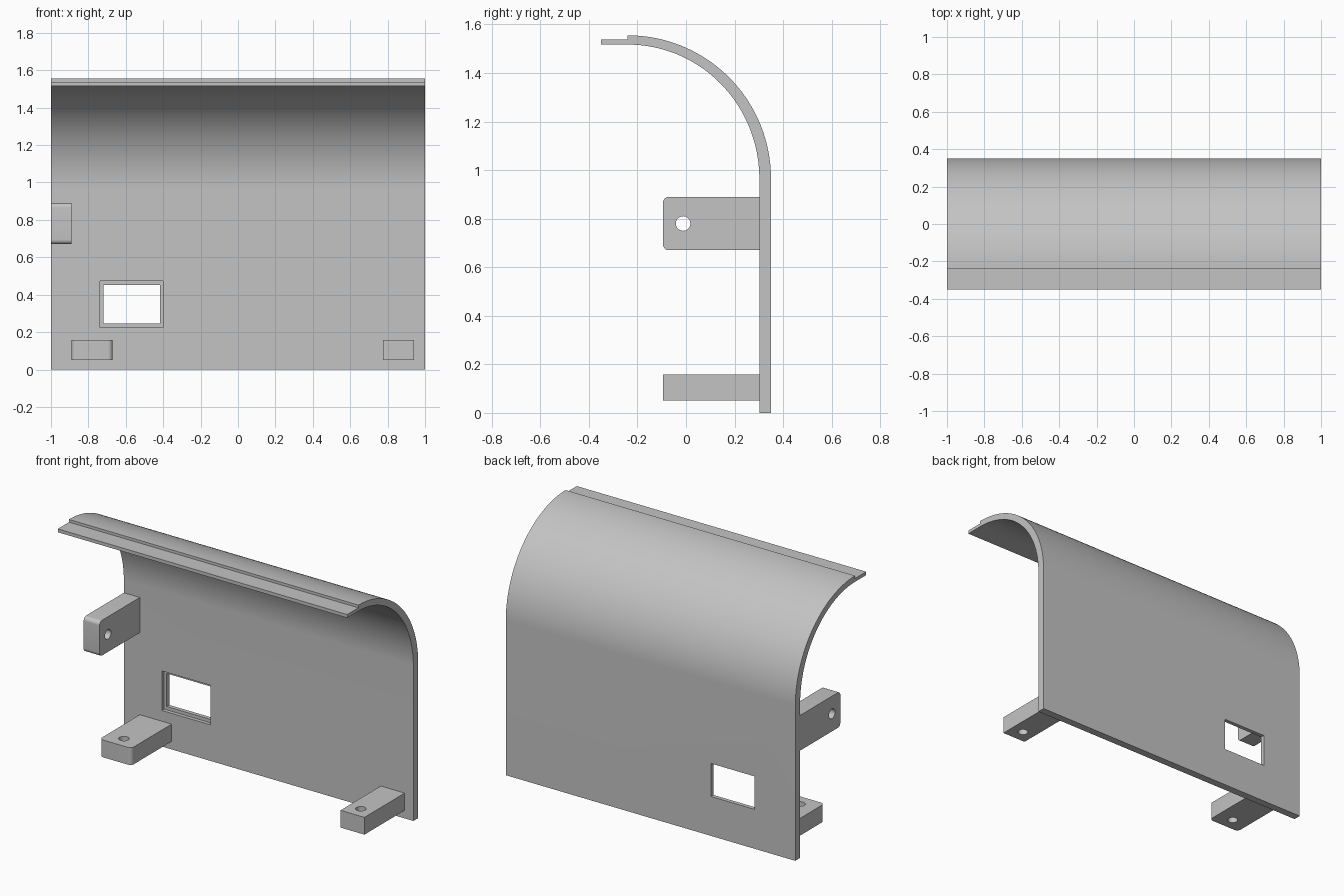
import bpy, bmesh, math
from mathutils import Vector

if "Cube" in bpy.data.objects:
    bpy.data.objects.remove(bpy.data.objects["Cube"], do_unlink=True)

grey = bpy.data.materials.new("plain grey")
grey.use_nodes = True
grey.diffuse_color = (0.55, 0.55, 0.55, 1)
grey.node_tree.nodes["Principled BSDF"].inputs["Base Color"].default_value = grey.diffuse_color


def prism(name, outline, offset):
    """Extrude a closed outline of 3D points along offset."""
    bm = bmesh.new()
    face = bm.faces.new([bm.verts.new(p) for p in outline])
    moved = bmesh.ops.extrude_face_region(bm, geom=[face])["geom"]
    bmesh.ops.translate(bm, vec=Vector(offset),
                        verts=[v for v in moved if isinstance(v, bmesh.types.BMVert)])
    bmesh.ops.recalc_face_normals(bm, faces=bm.faces)
    mesh = bpy.data.meshes.new(name)
    bm.to_mesh(mesh)
    bm.free()
    mesh.materials.append(grey)
    obj = bpy.data.objects.new(name, mesh)
    bpy.context.collection.objects.link(obj)
    return obj


def arc(cu, cv, ru, rv, start, end, steps):
    angles = [math.radians(start + (end - start) * i / steps) for i in range(steps + 1)]
    return [(cu + ru * math.cos(a), cv + rv * math.sin(a)) for a in angles]


def cut(obj, cutter):
    """Subtract the cutter, then discard it."""
    cutter.hide_render = True
    mod = obj.modifiers.new("cut", 'BOOLEAN')
    mod.operation, mod.solver, mod.object = 'DIFFERENCE', 'EXACT', cutter
    bpy.context.view_layer.objects.active = obj
    bpy.ops.object.modifier_apply(modifier=mod.name)
    bpy.data.objects.remove(cutter, do_unlink=True)


def smooth(obj):
    bpy.ops.object.select_all(action='DESELECT')
    obj.select_set(True)
    bpy.context.view_layer.objects.active = obj
    bpy.ops.object.shade_smooth_by_angle(angle=math.radians(30))


# Curved wall with a thin stepped lip at its upper front edge
BACK, INNER, FRONT = 0.35, 0.302, -0.35
STEP, BEND, TOP, UNDER, LIP = -0.24, 0.965, 1.555, 1.517, 1.538
profile = [(INNER, 0), (BACK, 0)]
profile += arc(STEP, BEND, BACK - STEP, TOP - BEND, 0, 90, 48)
profile += [(STEP, LIP), (FRONT, LIP), (FRONT, UNDER)]
profile += arc(STEP, BEND, INNER - STEP, UNDER - BEND, 90, 0, 48)
wall = prism("curved_wall", [(-1, y, z) for y, z in profile], (2, 0, 0))


# Window opening with a shallow recess on the inner side
def window_cutter(x0, x1, z0, z1, y0, y1):
    corners = [(x0, y0, z0), (x1, y0, z0), (x1, y0, z1), (x0, y0, z1)]
    return prism("window_cutter", corners, (0, y1 - y0, 0))


cut(wall, window_cutter(-0.738, -0.402, 0.225, 0.472, 0.25, 0.325))
cut(wall, window_cutter(-0.72, -0.417, 0.246, 0.452, 0.25, 0.4))
smooth(wall)

# Mounting lugs: flat blocks reaching forward, each with a screw hole
TIP, HOLE_Y, HOLE_R = -0.095, -0.012, 0.03


def lug(name, low, high, base, thick, radius, upright=False):
    """Lug spanning low..high across; thickness runs up, or sideways if upright."""
    def place(u, y, t):
        return (t, y, u) if upright else (u, y, t)
    if radius:
        front = arc(low + radius, TIP + radius, radius, radius, 180, 270, 8)
        front += arc(high - radius, TIP + radius, radius, radius, 270, 360, 8)
    else:
        front = [(low, TIP), (high, TIP)]
    outline = front + [(high, INNER), (low, INNER)]
    block = prism(name, [place(u, y, base) for u, y in outline], place(0, 0, thick))
    ring = arc((low + high) / 2, HOLE_Y, HOLE_R, HOLE_R, 0, 360, 32)[:-1]
    cut(block, prism("hole_cutter", [place(u, y, base - 0.05) for u, y in ring],
                     place(0, 0, thick + 0.1)))
    smooth(block)


lug("side_lug", 0.67, 0.89, -1, 0.11, 0.025, upright=True)
lug("lower_right_lug", -0.89, -0.67, 0.05, 0.108, 0.025)
lug("lower_left_lug", 0.775, 0.94, 0.05, 0.108, 0)
